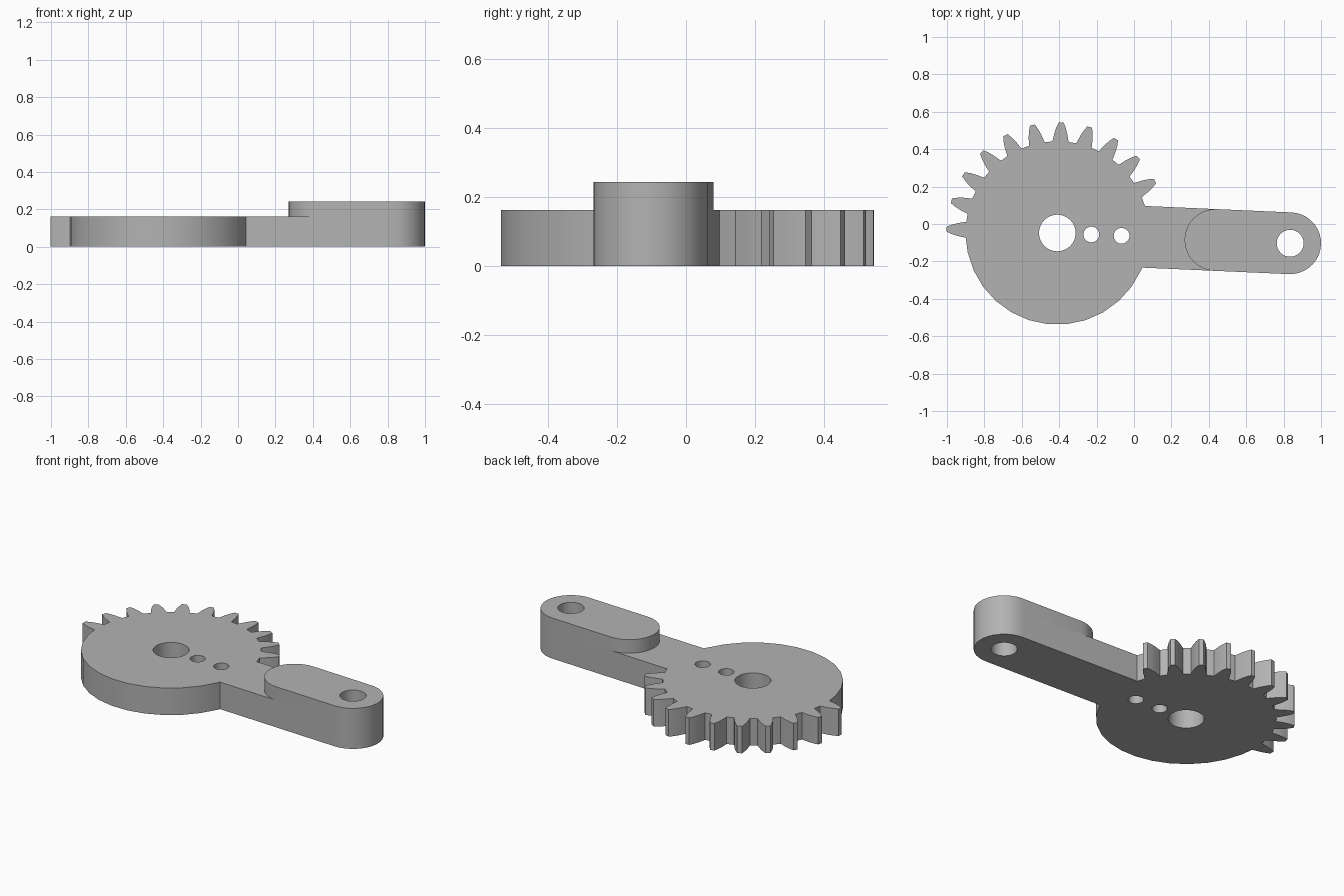
import bpy
import bmesh
from math import radians, sin, cos, asin, hypot, atan2, degrees
from mathutils import Vector

cube = bpy.data.objects.get("Cube")
if cube:
    bpy.data.objects.remove(cube, do_unlink=True)

# Main dimensions
HUB = Vector((-0.41, -0.048))
PIN = Vector((0.835, -0.103))
AXIS = (PIN - HUB).normalized()
TILT = degrees(atan2(AXIS.y, AXIS.x))
BODY_R, ARM_R = 0.49, 0.165
BASE_H, PAD_H = 0.162, 0.243
FACET = 12
TOOTH = [(0.49, 0.043), (0.535, 0.034), (0.565, 0.025), (0.592, 0.013)]

metal = bpy.data.materials.new("plain grey")
metal.use_nodes = True
GREY = (0.45, 0.45, 0.45, 1)
metal.diffuse_color = GREY
metal.node_tree.nodes["Principled BSDF"].inputs["Base Color"].default_value = GREY


def polar(centre, radius, angle):
    a = radians(angle)
    return centre + Vector((cos(a), sin(a))) * radius


def arc(centre, radius, start, end, steps):
    return [polar(centre, radius, start + (end - start) * i / steps)
            for i in range(steps + 1)]


def prism(name, outline, z0, z1):
    """Extrude a flat outline from z0 up to z1."""
    bm = bmesh.new()
    face = bm.faces.new([bm.verts.new((p.x, p.y, z0)) for p in outline])
    top = bmesh.ops.extrude_face_region(bm, geom=[face])["geom"]
    bmesh.ops.translate(bm, vec=(0, 0, z1 - z0),
                        verts=[g for g in top if isinstance(g, bmesh.types.BMVert)])
    bmesh.ops.recalc_face_normals(bm, faces=bm.faces[:])
    mesh = bpy.data.meshes.new(name)
    bm.to_mesh(mesh)
    bm.free()
    mesh.materials.append(metal)
    obj = bpy.data.objects.new(name, mesh)
    bpy.context.collection.objects.link(obj)
    return obj


def tooth(angle):
    """Tapered tooth outline, counter-clockwise about the hub."""
    out = Vector((cos(radians(angle)), sin(radians(angle))))
    side = Vector((-out.y, out.x))
    rising = [HUB + out * (r * cos(asin(w / r))) - side * w for r, w in TOOTH]
    falling = [HUB + out * (r * cos(asin(w / r))) + side * w for r, w in reversed(TOOTH)]
    return rising + falling


# Gear sector and lever arm as one outline
spread = degrees(asin(ARM_R / BODY_R))
outline = [polar(HUB, BODY_R, a) for a in range(192, 337, FACET)]
outline.append(polar(HUB, BODY_R, TILT - spread))
outline += arc(PIN, ARM_R, TILT - 90, TILT + 90, 18)
outline.append(polar(HUB, BODY_R, TILT + spread))
for i in range(11):
    outline += tooth(28 + 15 * i)
lever = prism("gear_lever", outline, 0, BASE_H)

# Raised pad on the outer half of the arm
pad_centre = PIN - AXIS * 0.4
pad_outline = (arc(PIN, ARM_R, TILT - 90, TILT + 90, 18)
               + arc(pad_centre, ARM_R, TILT + 90, TILT + 270, 18))
pad = prism("raised_pad", pad_outline, BASE_H, PAD_H)


def drill(target, name, centre, radius):
    cutter = prism(name, arc(centre, radius, 0, 348.75, 31), -0.1, 0.4)
    cutter.hide_render = True
    cutter.hide_set(True)
    mod = target.modifiers.new(name, "BOOLEAN")
    mod.operation = "DIFFERENCE"
    mod.solver = "EXACT"
    mod.object = cutter
    with bpy.context.temp_override(object=target, active_object=target):
        bpy.ops.object.modifier_apply(modifier=name)
    bpy.data.objects.remove(cutter, do_unlink=True)


# Shaft, adjustment and pin holes
drill(lever, "shaft_hole", HUB, 0.098)
drill(lever, "inner_hole", HUB + AXIS * 0.182, 0.042)
drill(lever, "outer_hole", HUB + AXIS * 0.344, 0.042)
for part in (lever, pad):
    drill(part, "pin_hole", PIN, 0.072)

# Smooth the round walls, keep the corners crisp
for part in (lever, pad):
    bpy.ops.object.select_all(action="DESELECT")
    part.select_set(True)
    bpy.context.view_layer.objects.active = part
    bpy.ops.object.shade_smooth_by_angle(angle=radians(20))
